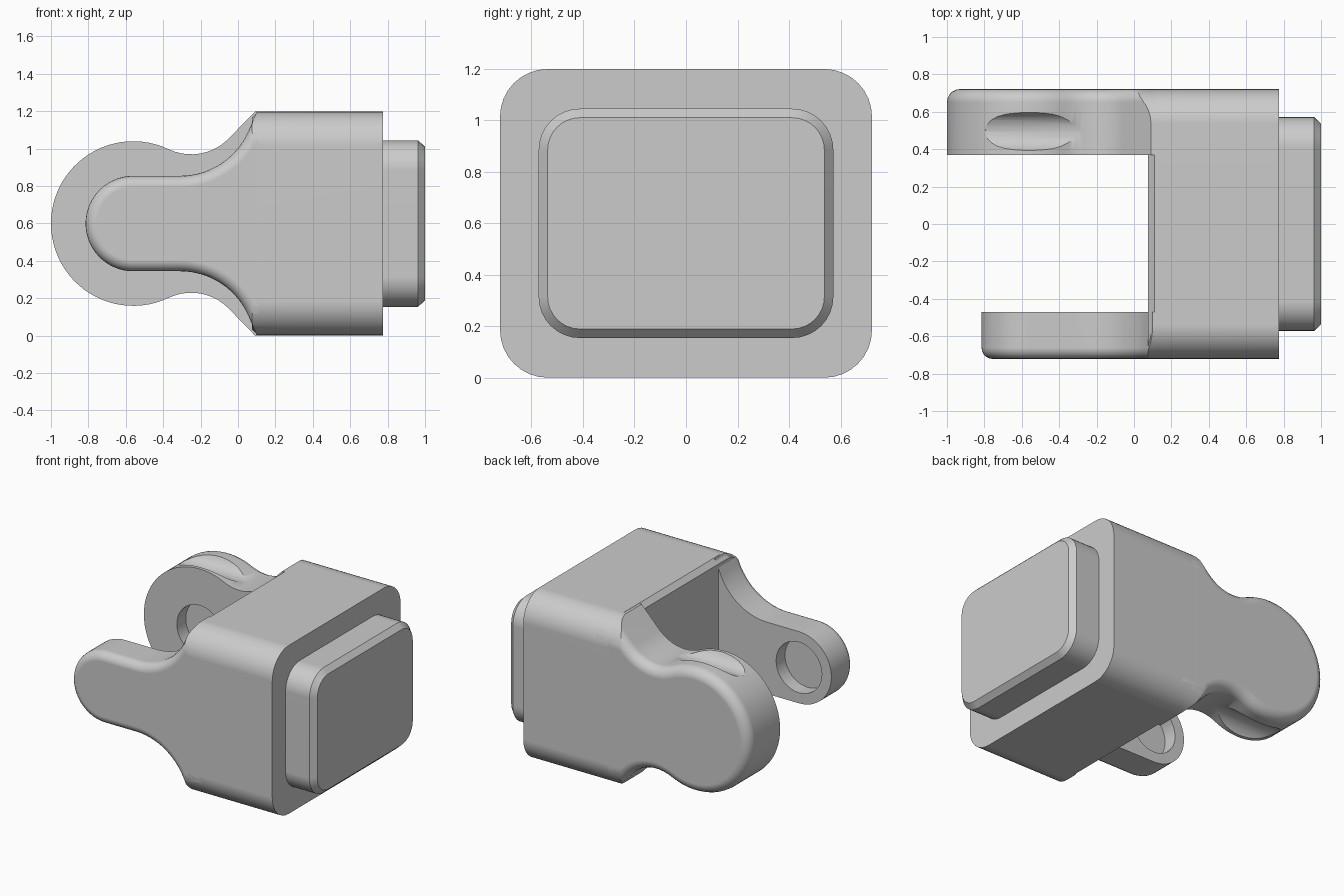
import bpy, bmesh
from math import sin, cos, radians

if "Cube" in bpy.data.objects:
    bpy.data.objects.remove(bpy.data.objects["Cube"])

ZC = 0.599  # mid height of the whole part


def arc(cx, cz, r, a0, a1, n):
    return [(cx + r * cos(radians(a0 + (a1 - a0) * i / n)),
             cz + r * sin(radians(a0 + (a1 - a0) * i / n))) for i in range(n + 1)]


def finish(name, bm):
    bmesh.ops.remove_doubles(bm, verts=bm.verts, dist=1e-5)
    bmesh.ops.recalc_face_normals(bm, faces=bm.faces)
    me = bpy.data.meshes.new(name)
    bm.to_mesh(me)
    bm.free()
    ob = bpy.data.objects.new(name, me)
    bpy.context.collection.objects.link(ob)
    return ob


def bridge(bm, rings):
    loops = [[bm.verts.new(p) for p in ring] for ring in rings]
    n = len(loops[0])
    for a, b in zip(loops, loops[1:]):
        for i in range(n):
            j = (i + 1) % n
            bm.faces.new((a[i], a[j], b[j], b[i]))
    return bm.faces.new(loops[0]), bm.faces.new(loops[-1])


def loft(name, sections, yc=0.0, zc=ZC):
    """Rounded rectangles (x, half y, half z, corner radius) joined along x."""
    rings = []
    for x, hy, hz, r in sections:
        ring = []
        for sy, sz, a in ((1, 1, 0), (-1, 1, 90), (-1, -1, 180), (1, -1, 270)):
            ring += arc(yc + sy * (hy - r), zc + sz * (hz - r), r, a, a + 90, 8)
        rings.append([(x, y, z) for y, z in ring])
    bm = bmesh.new()
    bridge(bm, rings)
    return finish(name, bm)


def prism(name, profile, y_in, y_out, bevel=0):
    """Profile in x/z extruded along y, with the rim at y_out rounded."""
    bm = bmesh.new()
    _, outer = bridge(bm, [[(x, y, ZC + h) for x, h in profile] for y in (y_in, y_out)])
    bmesh.ops.recalc_face_normals(bm, faces=bm.faces)
    if bevel:
        bmesh.ops.bevel(bm, geom=list(outer.edges), offset=bevel, segments=5,
                        profile=0.5, affect='EDGES', clamp_overlap=False)
    return finish(name, bm)


def mirrored(half):
    return half + [(x, -h) for x, h in reversed(half[1:])]


def boolean(ob, cutter, op):
    mod = ob.modifiers.new("cut", 'BOOLEAN')
    mod.operation, mod.object, mod.solver = op, cutter, 'EXACT'
    bpy.context.view_layer.objects.active = ob
    bpy.ops.object.modifier_apply(modifier=mod.name)
    bpy.data.objects.remove(cutter)


# central block and end plug
block = loft("block", [(0.075, 0.72, 0.565, 0.15), (0.11, 0.722, 0.599, 0.185), (0.775, 0.722, 0.599, 0.185)])
plug = loft("plug", [(0.7, 0.572, 0.445, 0.16), (0.963, 0.572, 0.445, 0.16), (1.0, 0.537, 0.41, 0.125)])

# slim front arm
slim = (arc(-0.56, 0, 0.255, 180, 90, 16) + arc(-0.31, 0.655, 0.4, 270, 336, 14)
        + [(0.1, 0.598), (0.25, 0.598)])
front_arm = prism("front_arm", mirrored(slim), -0.47, -0.7215, 0.06)

# round-headed back arm
head = (arc(-0.56, 0, 0.44, 180, 64.5, 24) + arc(-0.25, 0.65, 0.28, 244.5, 315, 10)[1:]
        + [(0.09, 0.598), (0.25, 0.598)])
back_arm = prism("back_arm", mirrored(head), 0.37, 0.7215, 0.07)

# keep both arms inside the rounded section, and sink the blind pivot holes
for arm, y0, y1 in ((front_arm, -0.57, -0.4), (back_arm, 0.3, 0.47)):
    boolean(arm, loft("clip", [(x, 0.722, 0.599, 0.185) for x in (-1.3, 0.6)]), 'INTERSECT')
    boolean(arm, prism("hole", arc(-0.56, 0, 0.18, 0, 360, 40)[:-1], y0, y1), 'DIFFERENCE')

# scoops on the top and bottom of the round head
for s in (1, -1):
    scoop = loft("scoop", [(x, 0.11, 0.11, 0.11) for x in (-1.2, -0.25)], 0.495, ZC + s * 0.482)
    boolean(back_arm, scoop, 'DIFFERENCE')

# smooth shading with crisp edges and flat large faces
for ob in (block, plug, front_arm, back_arm):
    bpy.ops.object.select_all(action='DESELECT')
    ob.select_set(True)
    bpy.context.view_layer.objects.active = ob
    bpy.ops.object.shade_smooth_by_angle(angle=radians(30))
    weighted = ob.modifiers.new("flat_faces", 'WEIGHTED_NORMAL')
    weighted.keep_sharp = True
